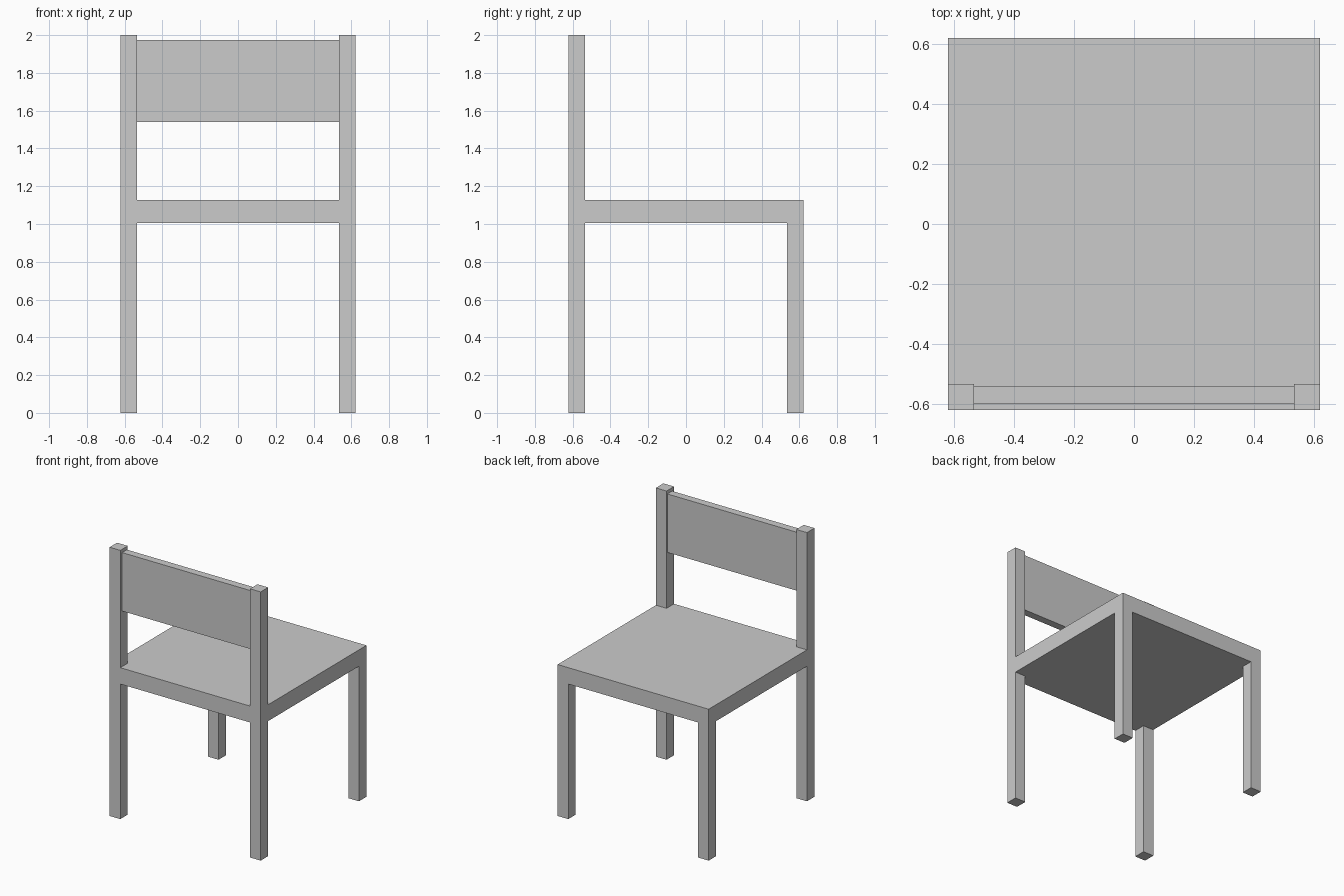
import bpy

if "Cube" in bpy.data.objects:
    bpy.data.objects.remove(bpy.data.objects["Cube"])

HALF = 0.622      # half width and depth of the seat
POST = 0.088      # leg thickness
INNER = HALF - POST
SEAT_BOTTOM, SEAT_TOP, TOP = 1.005, 1.127, 2.0


def box(name, x, y, z):
    """Axis-aligned box from (min, max) ranges."""
    bpy.ops.mesh.primitive_cube_add(size=1)
    ob = bpy.context.object
    ob.name = ob.data.name = name
    ranges = (x, y, z)
    for v in ob.data.vertices:
        v.co = [r[0] if c < 0 else r[1] for r, c in zip(ranges, v.co)]
    return ob


# Seat slab
box("seat", (-HALF, HALF), (-HALF, HALF), (SEAT_BOTTOM, SEAT_TOP))

# Legs under each corner, and back posts above the seat on the -y side
for side, x in (("left", (-HALF, -INNER)), ("right", (INNER, HALF))):
    box(f"{side}_backrest_leg", x, (-HALF, -INNER), (0, SEAT_BOTTOM))
    box(f"{side}_open_side_leg", x, (INNER, HALF), (0, SEAT_BOTTOM))
    box(f"{side}_back_post", x, (-HALF, -INNER), (SEAT_TOP, TOP))

# Backrest panel between the posts
box("backrest_panel", (-INNER, INNER), (-0.60, -0.543), (1.54, 1.975))
